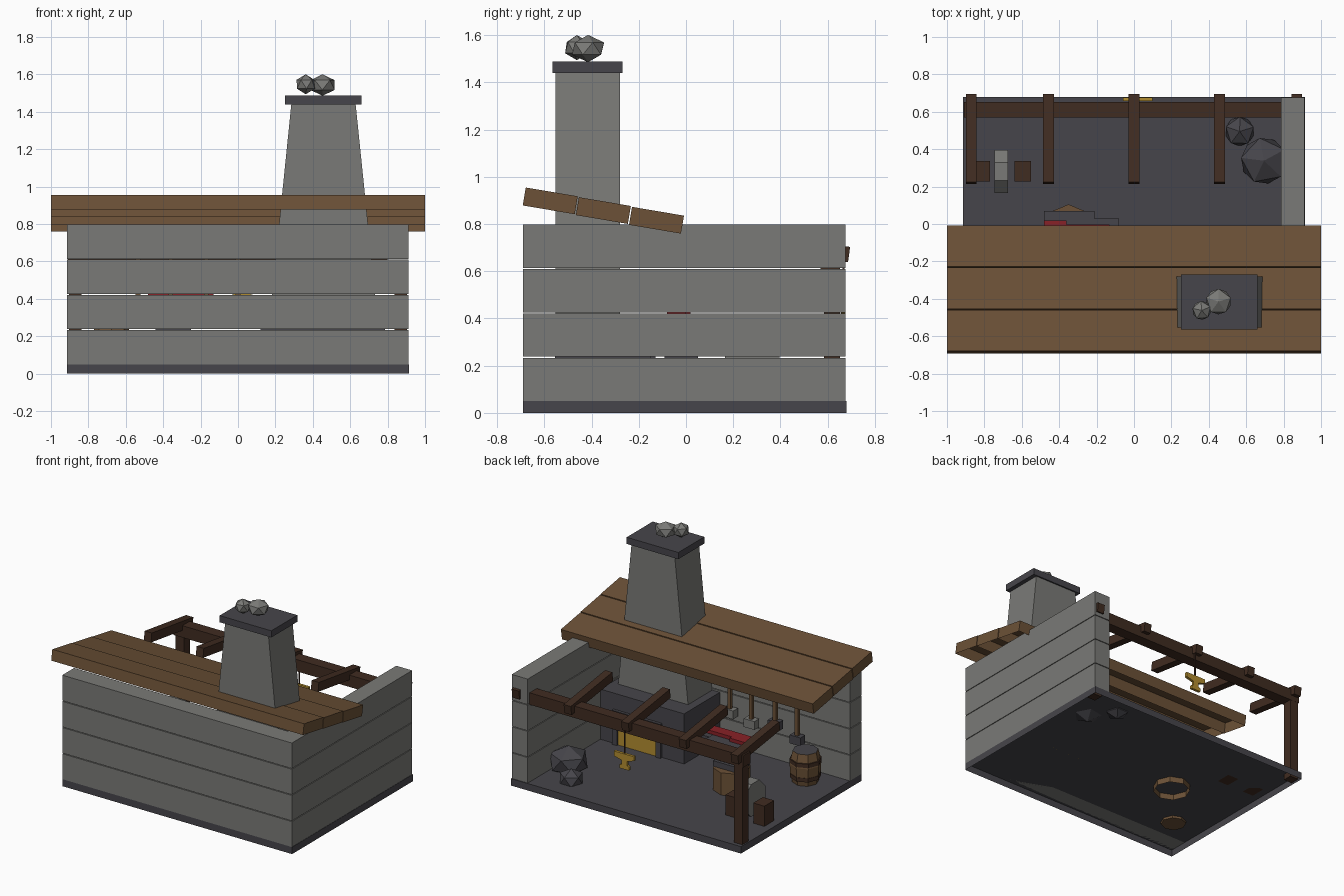
import bpy, bmesh, math
from mathutils import Matrix, Vector

if "Cube" in bpy.data.objects:
    bpy.data.objects.remove(bpy.data.objects["Cube"])


def material(name, r, g, b):
    m = bpy.data.materials.new(name)
    m.use_nodes = True
    m.diffuse_color = (r, g, b, 1)
    m.node_tree.nodes["Principled BSDF"].inputs["Base Color"].default_value = (r, g, b, 1)
    return m


STONE = material("grey stone", 0.195, 0.195, 0.184)
SLATE = material("dark slate", 0.062, 0.06, 0.07)
PLANK = material("warm wood", 0.15, 0.083, 0.038)
TIMBER = material("dark timber", 0.051, 0.025, 0.015)
GOLD = material("glowing gold", 0.45, 0.27, 0.03)
RED = material("hot red", 0.25, 0.015, 0.02)


def finish(name, bm, *mats):
    bmesh.ops.recalc_face_normals(bm, faces=bm.faces)
    me = bpy.data.meshes.new(name)
    bm.to_mesh(me)
    bm.free()
    for m in mats:
        me.materials.append(m)
    ob = bpy.data.objects.new(name, me)
    bpy.context.collection.objects.link(ob)
    return ob


def box(name, x, y, z, mat, tilt=0, hollow=False):
    """Box from (min, max) ranges, optionally tilted about x or open underneath."""
    bm = bmesh.new()
    bmesh.ops.create_cube(bm, size=1)
    if hollow:
        under = [f for f in bm.faces if f.normal.z < -0.5]
        bmesh.ops.delete(bm, geom=under, context="FACES_ONLY")
    bm.transform(Matrix.Diagonal((x[1] - x[0], y[1] - y[0], z[1] - z[0], 1)))
    ob = finish(name, bm, mat)
    ob.location = [(r[0] + r[1]) / 2 for r in (x, y, z)]
    ob.rotation_euler.x = math.radians(tilt)


def span(c, size):
    return (c - size / 2, c + size / 2)


def lathe(name, profile, sides, loc, *mats, axis="Z", turn=0, rule=None, hollow=False):
    """Stack of polygon rings from (radius, height) pairs, capped unless hollow below."""
    bm = bmesh.new()
    rings = []
    for r, h in profile:
        angles = [turn + math.tau * i / sides for i in range(sides)]
        rings.append([bm.verts.new((r * math.cos(a), r * math.sin(a), h)) for a in angles])
    for k, (low, high) in enumerate(zip(rings, rings[1:])):
        for i in range(sides):
            j = (i + 1) % sides
            f = bm.faces.new((low[i], low[j], high[j], high[i]))
            f.material_index = rule(k) if rule else 0
    if not hollow:
        bm.faces.new(rings[0][::-1])
    top = bm.faces.new(rings[-1])
    top.material_index = rule(-1) if rule else 0
    ob = finish(name, bm, *mats)
    ob.location = loc
    if axis == "X":
        ob.rotation_euler.y = math.pi / 2


def rock(name, loc, r, squash, mat, turn=0):
    bm = bmesh.new()
    bmesh.ops.create_icosphere(bm, subdivisions=1, radius=r)
    ob = finish(name, bm, mat)
    ob.location = loc
    ob.scale.z = squash
    ob.rotation_euler.z = turn


def prism(name, outline, y, depth, mat):
    """Outline in x and z, extruded along y."""
    bm = bmesh.new()
    face = bm.faces.new([bm.verts.new((x, y, z)) for x, z in outline])
    ext = bmesh.ops.extrude_face_region(bm, geom=[face])
    verts = [g for g in ext["geom"] if isinstance(g, bmesh.types.BMVert)]
    bmesh.ops.translate(bm, verts=verts, vec=Vector((0, depth, 0)))
    return finish(name, bm, mat)


# Floor tray, open underneath, and the two walls of stacked stone courses
box("floor", (-0.913, 0.913), (-0.69, 0.68), (0, 0.05), SLATE, hollow=True)
for i in range(4):
    z = (0.05 + i * 0.188, 0.05 + i * 0.188 + 0.183)
    box(f"front_wall_course_{i}", (-0.913, 0.911), (-0.69, -0.555), z, STONE)
    box(f"side_wall_course_{i}", (0.785, 0.911), (-0.555, 0.675), z, STONE)

# Sloping roof of three thick boards, open underneath
for i in range(3):
    box(f"roof_board_{i}", (-1, 1), span(-0.575 + i * 0.225, 0.223),
        span(0.898 - i * 0.041, 0.077), PLANK, -9.6, hollow=True)

# Furnace with glowing mouth, tapering chimney, cap and smoke lumps
box("furnace", (0.12, 0.785), (-0.555, -0.15), (0.05, 0.41), SLATE)
box("furnace_glow", (0.335, 0.64), (-0.15, -0.143), (0.05, 0.265), GOLD)
for x in (0.315, 0.66):
    box("furnace_jamb", span(x, 0.04), (-0.152, -0.13), (0.05, 0.285), SLATE)
box("furnace_lintel", (0.295, 0.68), (-0.152, -0.13), (0.265, 0.295), SLATE)
prism("chimney", [(0.18, 0.41), (0.735, 0.41), (0.629, 1.44), (0.285, 1.44)],
      -0.553, 0.273, STONE)
box("chimney_cap", (0.25, 0.66), (-0.565, -0.27), (1.44, 1.488), SLATE)
rock("small_smoke_lump", (0.362, -0.462, 1.547), 0.056, 0.95, STONE, 0.4)
rock("large_smoke_lump", (0.452, -0.415, 1.543), 0.076, 0.76, STONE, 0.3)

# Open timber frame along the back
box("back_beam", (-0.91, 0.8), (0.57, 0.653), (0.605, 0.69), TIMBER)
for x in (-0.87, -0.457, 0, 0.457, 0.87):
    box("rafter", span(x, 0.057), (0.217, 0.693), span(0.704, 0.065), TIMBER, -8)
for x in (-0.87, 0.87):
    box("corner_post", span(x, 0.068), span(0.618, 0.068), (0.008, 0.61), TIMBER)

# Hanging anvil-shaped sign
prism("hanging_sign", [(-0.02, 0.355), (0.055, 0.355), (0.055, 0.38), (0.04, 0.385),
                       (0.04, 0.415), (0.1, 0.43), (0.1, 0.465), (-0.06, 0.465),
                       (-0.06, 0.435), (-0.005, 0.415), (-0.005, 0.385), (-0.02, 0.38)],
      0.657, 0.019, GOLD)
box("sign_cord", span(0.02, 0.008), span(0.667, 0.008), (0.465, 0.66), TIMBER)

# Anvil on an eight-sided stump, with hot metal on top
lathe("stump", [(0.125, 0.008), (0.125, 0.21)], 8, (-0.35, -0.02, 0), PLANK, hollow=True)
box("anvil_foot", (-0.44, -0.25), (-0.09, 0.05), (0.21, 0.25), SLATE)
box("anvil_waist", (-0.41, -0.28), (-0.07, 0.03), (0.25, 0.33), SLATE)
box("anvil_body", (-0.48, -0.21), (-0.11, 0.07), (0.33, 0.405), SLATE)
box("anvil_horn", (-0.21, -0.08), (-0.07, 0.03), (0.345, 0.4), SLATE)
box("hot_ingot", (-0.48, -0.36), (-0.08, 0.02), (0.405, 0.43), RED)
box("hot_bar", (-0.36, -0.13), (-0.08, -0.003), (0.405, 0.43), RED)

# Grindstone between two wooden blocks
lathe("grindstone", [(0.125, -0.036), (0.125, 0.036)], 8, (-0.71, 0.28, 0.2), STONE,
      axis="X", turn=math.pi / 8)
for x in (-0.815, -0.595):
    box("grindstone_support", span(x, 0.088), span(0.283, 0.11), (0.05, 0.195), TIMBER)

# Banded barrel
lathe("barrel", [(0.085, 0.035), (0.095, 0.09), (0.101, 0.115), (0.105, 0.18),
                 (0.101, 0.205), (0.085, 0.275)], 8, (-0.676, -0.39, 0), PLANK, SLATE,
      rule=lambda k: 1 if k == -1 else 0)
for z, r in ((0.085, 0.103), (0.19, 0.107)):
    lathe("barrel_band", [(r, z), (r, z + 0.028)], 8, (-0.676, -0.39, 0), TIMBER)

# Hammers hanging on the inside of the front wall
for x, z, mat in ((0, 0.32, STONE), (-0.17, 0.29, STONE),
                  (-0.36, 0.33, SLATE), (-0.535, 0.27, SLATE)):
    box("hammer_handle", span(x, 0.025), span(-0.5, 0.025), (z, 0.62), PLANK)
    box("hammer_head", span(x, 0.085), span(-0.5, 0.055), span(z, 0.06), mat)

# Coal boulders beside the side wall
rock("large_boulder", (0.695, 0.338, 0.11), 0.138, 0.76, SLATE, 0.5)
rock("small_boulder", (0.565, 0.495, 0.075), 0.087, 0.8, SLATE, 0.3)
